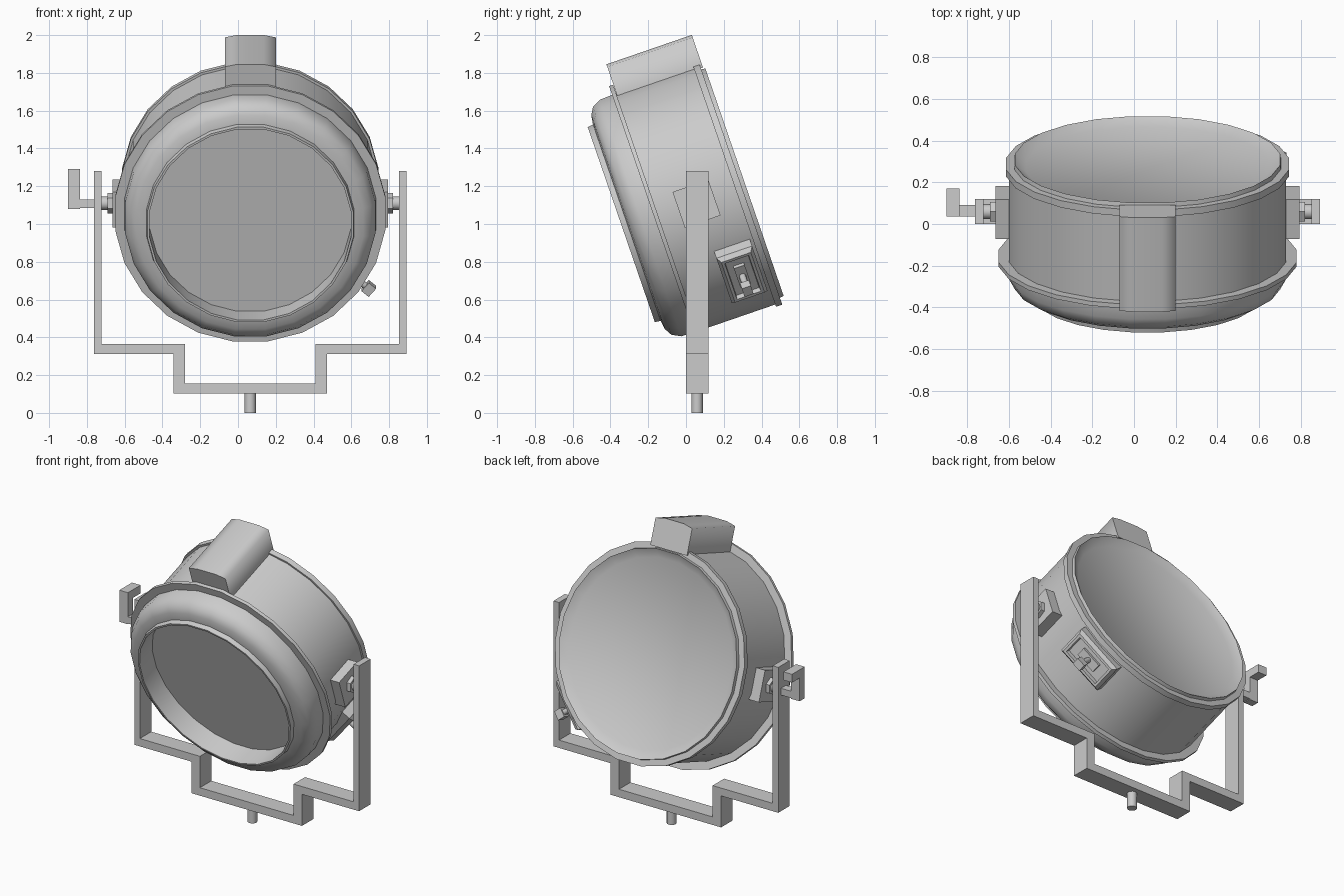
import bpy, bmesh, math
from mathutils import Matrix, Vector

cube = bpy.data.objects.get("Cube")
if cube:
    bpy.data.objects.remove(cube)

metal = bpy.data.materials.new("grey_metal")
metal.use_nodes = True
GREY = (0.6, 0.6, 0.6, 1)
metal.diffuse_color = GREY
metal.node_tree.nodes["Principled BSDF"].inputs["Base Color"].default_value = GREY

CX, CY = 0.065, 0.059
# Tilted lamp frame: local y runs from lens to back, local z is radial up
TILT = Matrix.Translation((CX, 0.062, 1.136)) @ Matrix.Rotation(math.radians(19), 4, 'X')
UPRIGHT = Matrix.Identity(4)


def finish(name, bm, frame, smooth_angle=0):
    bmesh.ops.recalc_face_normals(bm, faces=bm.faces)
    mesh = bpy.data.meshes.new(name)
    bm.to_mesh(mesh)
    bm.free()
    mesh.materials.append(metal)
    obj = bpy.data.objects.new(name, mesh)
    bpy.context.collection.objects.link(obj)
    obj.matrix_world = frame
    if smooth_angle:
        bpy.ops.object.select_all(action='DESELECT')
        obj.select_set(True)
        bpy.context.view_layer.objects.active = obj
        bpy.ops.object.shade_smooth_by_angle(angle=math.radians(smooth_angle))


def box(name, lo, hi, frame=UPRIGHT):
    """Box between two opposite corners."""
    lo, hi = Vector(lo), Vector(hi)
    bm = bmesh.new()
    bmesh.ops.create_cube(bm, size=1)
    bmesh.ops.scale(bm, vec=hi - lo, verts=bm.verts)
    bmesh.ops.translate(bm, vec=(lo + hi) / 2, verts=bm.verts)
    finish(name, bm, frame)


def lathe(name, profile, sides=24):
    """Revolve (radius, depth) points about the lamp axis; flat end caps."""
    bm = bmesh.new()
    rings = []
    for r, t in profile:
        ring = []
        for i in range(sides):
            a = math.tau * (i + 0.5) / sides
            ring.append(bm.verts.new((r * math.sin(a), t, r * math.cos(a))))
        rings.append(ring)
    for a, b in zip(rings, rings[1:]):
        for i in range(sides):
            j = (i + 1) % sides
            bm.faces.new((a[i], a[j], b[j], b[i]))
    bm.faces.new(rings[0])
    bm.faces.new(rings[-1])
    finish(name, bm, TILT, 37)


def prism(name, outline, y0, y1, frame, smooth_angle=0):
    """Extrude an (x, z) outline from y0 to y1."""
    bm = bmesh.new()
    face = bm.faces.new([bm.verts.new((x, y0, z)) for x, z in outline])
    ext = bmesh.ops.extrude_face_region(bm, geom=[face])
    bmesh.ops.translate(bm, vec=(0, y1 - y0, 0),
                        verts=[v for v in ext["geom"] if isinstance(v, bmesh.types.BMVert)])
    bm.faces.ensure_lookup_table()
    finish(name, bm, frame, smooth_angle)


def rod(name, start, end, radius, frame=UPRIGHT, sides=12):
    start, end = Vector(start), Vector(end)
    bm = bmesh.new()
    turn = (end - start).to_track_quat('Z', 'Y').to_matrix().to_4x4()
    bmesh.ops.create_cone(bm, cap_ends=True, segments=sides, radius1=radius, radius2=radius,
                          depth=(end - start).length,
                          matrix=Matrix.Translation((start + end) / 2) @ turn)
    finish(name, bm, frame, 35)


def raised_panel(name, lo, hi, frame, slope, border, depth):
    """Box whose outer +x face tapers in by slope and holds a sunken window."""
    lo, hi = Vector(lo), Vector(hi)
    bm = bmesh.new()
    bmesh.ops.create_cube(bm, size=1)
    bmesh.ops.scale(bm, vec=hi - lo, verts=bm.verts)
    bmesh.ops.translate(bm, vec=(lo + hi) / 2, verts=bm.verts)
    top = max(bm.faces, key=lambda f: f.calc_center_median().x)
    bmesh.ops.inset_region(bm, faces=[top], thickness=slope, depth=slope)
    bmesh.ops.inset_region(bm, faces=[top], thickness=border)
    bmesh.ops.inset_region(bm, faces=[top], thickness=0.004, depth=-depth)
    finish(name, bm, frame)


# Lamp housing: recessed lens, lip, rounded front bezel, flange, drum, back rim and dished back
lathe("lamp_housing", [
    (0.537, -0.29), (0.538, -0.428), (0.550, -0.428), (0.555, -0.397), (0.603, -0.39),
    (0.643, -0.367), (0.668, -0.32), (0.671, -0.25), (0.721, -0.25), (0.721, -0.228),
    (0.671, -0.228), (0.671, 0.205), (0.684, 0.205), (0.684, 0.24), (0.645, 0.24),
    (0.642, 0.262), (0.588, 0.226)])

# Raised vent housing along the top of the drum, with softly shaded shoulders
half = [(0.135, 0.645), (0.135, 0.814), (0.07, 0.828)]
prism("top_vent_housing", half + [(-x, z) for x, z in reversed(half)], -0.226, 0.252, TILT, 80)

# Yoke: stepped U-shaped bracket, mirrored outline
half = [(0.407, 0.102), (0.407, 0.312), (0.828, 0.312), (0.828, 1.28),
        (0.787, 1.28), (0.787, 0.364), (0.345, 0.364), (0.345, 0.155)]
outline = half + [(-x, z) for x, z in reversed(half)]
prism("yoke", [(x + CX, z) for x, z in outline], CY - 0.06, CY + 0.06, UPRIGHT)
rod("mounting_peg", (CX, CY, 0), (CX, CY, 0.11), 0.03)

# Pivot blocks and bolts on both sides
for side, s in (("left", 1), ("right", -1)):
    x = lambda d: CX + s * d
    box(side + "_pivot_block", (s * 0.6, -0.115, -0.125), (s * 0.73, 0.085, 0.075), TILT)
    rod(side + "_pivot_bolt", (x(0.72), CY, 1.11), (x(0.8), CY, 1.11), 0.036)
    rod(side + "_pivot_nut", (x(0.73), CY, 1.11), (x(0.756), CY, 1.11), 0.055, sides=6)

# Tilt lock handle on the right arm
box("lock_handle_shaft", (-0.85, 0.037, 1.085), (-0.755, 0.09, 1.13))
box("lock_handle_post", (-0.9, 0.037, 1.08), (-0.837, 0.09, 1.29))
box("lock_handle_grip", (-0.9, 0.085, 1.235), (-0.837, 0.17, 1.29))

# Latch on the lower left of the drum; local x points outward
LATCH = TILT @ Matrix.Rotation(math.radians(40.5), 4, 'Y') @ Matrix.Translation((0, 0.09, 0))
raised_panel("latch_panel", (0.6, -0.1, -0.165), (0.705, 0.1, 0.165), LATCH, 0.025, 0.022, 0.03)
box("latch_plate", (0.68, -0.03, -0.07), (0.72, 0.03, 0.07), LATCH)
rod("latch_stem", (0.7, 0, 0), (0.82, 0, 0), 0.018, LATCH)
box("latch_knob", (0.8, -0.025, -0.03), (0.85, 0.025, 0.03), LATCH)
